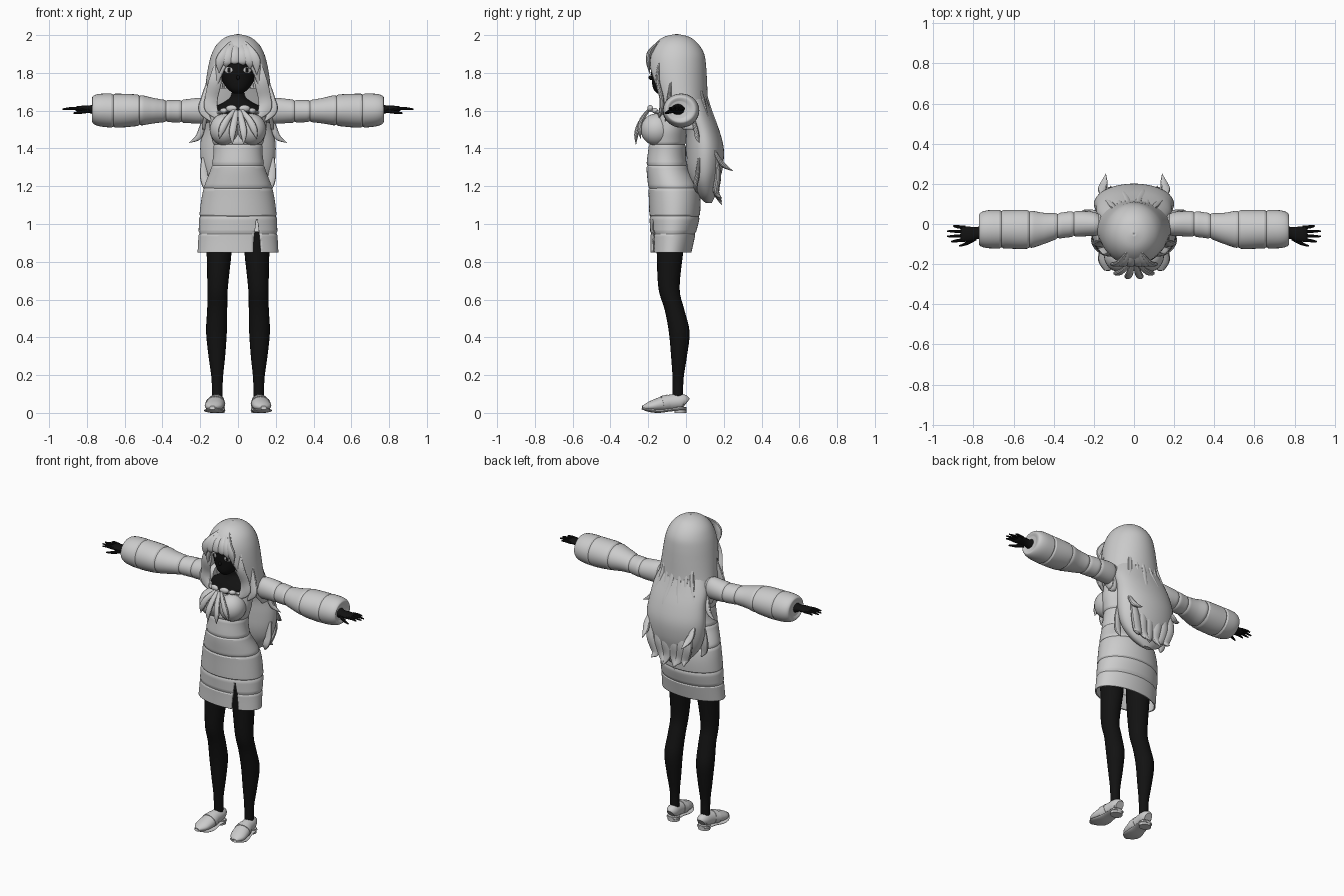
import bpy, bmesh, math
from mathutils import Vector

if "Cube" in bpy.data.objects:
    bpy.data.objects.remove(bpy.data.objects["Cube"], do_unlink=True)

X, Y, Z = Vector((1, 0, 0)), Vector((0, 1, 0)), Vector((0, 0, 1))
SIDES = (("left", 1), ("right", -1))


def material(name, value):
    mat = bpy.data.materials.new(name)
    mat.use_nodes = True
    colour = (value, value, value, 1)
    mat.diffuse_color = colour
    mat.node_tree.nodes["Principled BSDF"].inputs["Base Color"].default_value = colour
    return mat


LIGHT = material("light grey", 0.6)
BLACK = material("black", 0.006)


def finish(bm, name, mat):
    """Turn a bmesh into a smooth shaded object."""
    bmesh.ops.remove_doubles(bm, verts=bm.verts, dist=0.0001)
    bmesh.ops.recalc_face_normals(bm, faces=bm.faces)
    mesh = bpy.data.meshes.new(name)
    bm.to_mesh(mesh)
    bm.free()
    mesh.materials.append(mat)
    obj = bpy.data.objects.new(name, mesh)
    bpy.context.collection.objects.link(obj)
    bpy.ops.object.select_all(action="DESELECT")
    obj.select_set(True)
    bpy.context.view_layer.objects.active = obj
    bpy.ops.object.shade_smooth_by_angle()
    return obj


def smooth(stations, steps):
    """Catmull-Rom interpolation of rows of numbers."""
    last = len(stations) - 1
    rows = []
    for i in range(last):
        quad = [stations[min(max(i + k, 0), last)] for k in (-1, 0, 1, 2)]
        for j in range(steps):
            t = j / steps
            rows.append([b + t / 2 * (c - a + t * (2*a - 5*b + 4*c - d + t * (3*(b - c) + d - a)))
                         for a, b, c, d in zip(*quad)])
    return rows + [list(stations[last])]


def tube(name, stations, mat, hint=Y, axis=None, sides=20, steps=4,
         seams=(), seam_axis=2, hollow=False):
    """Skin rows of (x, y, z, half width, half depth[, front gap angle])."""
    rows = smooth(stations, steps)
    gapped = len(rows[0]) > 5
    bm = bmesh.new()
    rings = []
    for i, row in enumerate(rows):
        centre = Vector(row[:3])
        ahead, behind = rows[min(i + 1, len(rows) - 1)], rows[max(i - 1, 0)]
        tangent = axis or (Vector(ahead[:3]) - Vector(behind[:3])).normalized()
        u = hint.cross(tangent).normalized()
        v = tangent.cross(u)
        groove = max([0] + [1 - abs(row[seam_axis] - s) / 0.01 for s in seams]) * 0.006
        a, b = (max(r - groove, 0.001) for r in row[3:5])
        gap = max(row[5], 0) if gapped else 0
        ring = []
        for k in range(sides + gapped):
            angle = gap + (math.tau - 2 * gap) * k / sides
            ring.append(bm.verts.new(centre + u * a * math.sin(angle) - v * b * math.cos(angle)))
        rings.append(ring)
    for low, high in zip(rings, rings[1:]):
        for k in range(sides):
            n = (k + 1) % len(low)
            bm.faces.new((low[k], low[n], high[n], high[k]))
    if not (hollow or gapped):
        bm.faces.new(rings[0])
        bm.faces.new(rings[-1])
    return finish(bm, name, mat)


def ball(name, place, size, mat, turn=0):
    bm = bmesh.new()
    bmesh.ops.create_uvsphere(bm, u_segments=24, v_segments=14, radius=1)
    bmesh.ops.scale(bm, vec=size, verts=bm.verts)
    obj = finish(bm, name, mat)
    obj.location, obj.rotation_euler.z = place, turn
    return obj


def mirror(stations, s):
    return [(row[0] * s, *row[1:]) for row in stations]


def strand(name, points, width, thick=0.012, mat=LIGHT):
    """Flat lock or ribbon, pointed at its end."""
    n = len(points) - 1
    fat = [0.6] + [1] * (n - 1) + [0.04]
    return tube(name, [(*p, width * f, thick * f) for p, f in zip(points, fat)], mat, sides=12, steps=6)


def thicken(obj, amount):
    mod = obj.modifiers.new("thickness", "SOLIDIFY")
    mod.thickness, mod.offset = amount, 0


# Dress with grooved tiers and a slit over the left thigh
dress = tube("dress", [
    (0, -.08, .85, .21, .105), (0, -.07, .94, .205, .115), (0, -.06, 1.05, .2, .13),
    (0, -.065, 1.18, .18, .13), (0, -.1, 1.3, .138, .105), (0, -.1, 1.4, .126, .095),
    (0, -.09, 1.5, .145, .095), (0, -.08, 1.58, .145, .09)], LIGHT, axis=Z, sides=56,
    steps=14, seams=(.95, 1.04, 1.19, 1.31, 1.42), hollow=True)
thicken(dress, 0.008)
cutter = tube("slit_cutter", [(.1, -.2, .8, .02, .1), (.1, -.2, .9, .018, .1),
                              (.1, -.2, 1.02, .003, .1)], LIGHT, axis=Z)
cutter.hide_render = True
cut = dress.modifiers.new("slit", "BOOLEAN")
cut.operation, cut.object = "DIFFERENCE", cutter
bpy.ops.object.select_all(action="DESELECT")
dress.select_set(True)
bpy.context.view_layer.objects.active = dress
for modifier in list(dress.modifiers):
    bpy.ops.object.modifier_apply(modifier=modifier.name)
bpy.data.objects.remove(cutter, do_unlink=True)

# Shoulders, neck and head
tube("chest_and_neck", [
    (0, -.09, 1.45, .12, .07), (0, -.08, 1.55, .14, .075), (0, -.06, 1.61, .135, .065),
    (0, -.05, 1.645, .075, .05), (0, -.05, 1.68, .043, .042), (0, -.07, 1.77, .04, .04)],
    BLACK, axis=Z)
tube("head", [
    (0, -.13, 1.69, .02, .02), (0, -.115, 1.715, .055, .058), (0, -.09, 1.77, .09, .092),
    (0, -.075, 1.84, .1, .11), (0, -.06, 1.92, .09, .1), (0, -.05, 1.96, .05, .05)],
    BLACK, axis=Z, sides=28)
ball("nose", (0, -.185, 1.775), (.009, .014, .012), BLACK)

# Hair cap framing the face, and the full length of hair behind
cap = tube("hair_cap", [
    (0, -.05, 2, .001, .001, 0), (0, -.05, 1.985, .06, .065, 0), (0, -.05, 1.95, .105, .11, 0),
    (0, -.05, 1.9, .133, .14, 0), (0, -.05, 1.84, .15, .15, .4), (0, -.045, 1.76, .163, .15, .65),
    (0, -.03, 1.66, .175, .14, .85), (0, -.01, 1.58, .185, .13, 1.05),
    (0, .02, 1.5, .185, .12, 1.3)], LIGHT, axis=Z, sides=48)
thicken(cap, 0.012)
tube("back_hair", [
    (0, 0, 1.72, .13, .09), (0, .045, 1.6, .18, .09), (0, .085, 1.5, .19, .09),
    (0, .1, 1.4, .2, .1), (0, .1, 1.3, .19, .095), (0, .1, 1.22, .16, .075),
    (0, .11, 1.15, .1, .045), (0, .12, 1.11, .03, .015)], LIGHT, axis=Z, sides=40)

# Fringe
for i, (x, z) in enumerate(((-.095, 1.8), (-.06, 1.83), (-.02, 1.85), (.025, 1.84), (.06, 1.82), (.095, 1.79))):
    strand(f"fringe_lock_{i}", [(x * .3, -.14, 1.96), (x * .7, -.19, 1.91),
                                (x, -.2, 1.86), (x * 1.05, -.19, z)], .026)

# Raised locks and curled ends down the back
for i, x in enumerate((-.14, -.09, -.04, .03, .08, .14)):
    bend = .02 if i % 2 else -.02
    strand(f"back_end_{i}", [(x, .16, 1.36), (x * .95, .17, 1.26), (x * .75, .16, 1.17),
                             (x * .7 + bend, .19, 1.09 + abs(x) / 3)], .03, .016)
    strand(f"back_lock_{i}", [(x * .6, .08 - abs(x) / 8, 1.78), (x * .8, .125 - abs(x) / 5, 1.62),
                              (x * .9 + bend, .175 - abs(x) / 3, 1.48), (x, .19 - abs(x) / 3, 1.34)], .016)

for side, s in SIDES:
    # Hair in front of the shoulder and flicked strands
    def lock(name, points, width):
        strand(f"{side}_{name}", mirror(points, s), width)
    lock("front_lock", [(.1, -.14, 1.86), (.12, -.15, 1.76), (.14, -.13, 1.67),
                        (.14, -.13, 1.61), (.09, -.15, 1.55)], .034)
    lock("outer_lock", [(.15, -.08, 1.75), (.17, -.09, 1.66), (.18, -.1, 1.6), (.14, -.11, 1.54)], .028)
    lock("side_flick", [(.17, .03, 1.58), (.19, .05, 1.51), (.21, .06, 1.46), (.26, .07, 1.43)], .016)
    lock("low_flick", [(.15, .13, 1.42), (.16, .17, 1.35), (.15, .2, 1.31), (.14, .25, 1.28)], .02)
    lock("hip_flick", [(.18, .07, 1.35), (.18, .06, 1.26), (.165, .05, 1.2), (.15, .06, 1.16)], .022)

    # Eye
    ball(f"{side}_eye", (.05 * s, -.173, 1.815), (.024, .006, .017), LIGHT, .45 * s)
    ball(f"{side}_iris", (.048 * s, -.178, 1.815), (.01, .004, .014), BLACK, .45 * s)

    # Bust, bow and ribbon tails
    ball(f"{side}_bust", (.07 * s, -.155, 1.5), (.08, .085, .085), LIGHT)
    ball(f"{side}_bow_loop", (.035 * s, -.19, 1.612), (.03, .014, .018), LIGHT, .2 * s)
    ball(f"{side}_ruffle", (.075 * s, -.165, 1.6), (.022, .014, .014), LIGHT, .5 * s)
    lock("inner_tail", [(.008, -.2, 1.6), (.02, -.24, 1.54), (.03, -.262, 1.48), (.03, -.265, 1.42)], .018)
    lock("outer_tail", [(.02, -.2, 1.6), (.06, -.235, 1.55), (.085, -.245, 1.5), (.1, -.24, 1.45)], .018)
    lock("strap", [(.05, -.18, 1.6), (.1, -.14, 1.59), (.14, -.08, 1.58), (.16, -.02, 1.54)], .01)

    # Padded sleeve
    tube(f"{side}_sleeve", mirror([
        (.14, -.01, 1.6, .06, .05), (.2, 0, 1.6, .068, .06), (.3, 0, 1.597, .061, .064),
        (.38, -.01, 1.598, .059, .065), (.45, -.022, 1.6, .068, .078), (.53, -.027, 1.602, .083, .096),
        (.64, -.026, 1.6, .09, .096), (.73, -.026, 1.603, .086, .094), (.77, -.028, 1.605, .07, .078),
        (.765, -.035, 1.605, .045, .05)], s), LIGHT, axis=X * s, sides=32, steps=10,
        seams=(.18 * s, .3 * s, .38 * s, .52 * s, .66 * s), seam_axis=0)

    # Hand
    tube(f"{side}_hand", mirror([
        (.74, -.04, 1.607, .04, .044), (.78, -.045, 1.607, .022, .03), (.81, -.05, 1.61, .017, .036),
        (.85, -.05, 1.61, .014, .038), (.865, -.05, 1.61, .006, .034)], s), BLACK, axis=X * s)
    for i, reach in enumerate((.91, .93, .93, .9)):
        y = -.08 + .021 * i
        tube(f"{side}_finger_{i}", mirror([
            (.84, y, 1.61, .009, .009), (.88, y * 1.1 + .005, 1.612, .008, .008),
            (reach, y * 1.25 + .012, 1.608, .004, .004)], s), BLACK, sides=10)
    tube(f"{side}_thumb", mirror([
        (.79, -.07, 1.6, .012, .012), (.83, -.095, 1.592, .009, .009), (.87, -.11, 1.587, .004, .004)],
        s), BLACK, sides=10)

    # Leg
    tube(f"{side}_leg", mirror([
        (.1, -.08, .96, .07, .075), (.1, -.085, .85, .066, .07), (.108, -.09, .66, .054, .056),
        (.11, -.062, .55, .053, .052), (.114, -.036, .43, .055, .055), (.112, -.037, .3, .044, .042),
        (.11, -.042, .18, .03, .029), (.11, -.043, .07, .028, .028)], s), BLACK, axis=Z)

    # Loafer: upper, strap, sole and heel
    tube(f"{side}_shoe", mirror([
        (.11, 0, .05, .025, .03), (.11, -.02, .06, .037, .04), (.115, -.08, .055, .042, .042),
        (.12, -.13, .047, .05, .038), (.13, -.19, .035, .046, .026), (.135, -.23, .028, .015, .01)],
        s), LIGHT, hint=Z)
    tube(f"{side}_shoe_strap", mirror([
        (.116, -.09, .055, .046, .043), (.12, -.125, .048, .053, .042)], s), LIGHT, hint=Z)
    tube(f"{side}_sole", mirror([
        (.11, .002, .02, .025, .008), (.11, -.02, .02, .042, .009), (.115, -.08, .017, .044, .009),
        (.12, -.14, .01, .054, .01), (.13, -.19, .014, .05, .01), (.136, -.232, .024, .015, .006)],
        s), LIGHT, hint=Z)
    tube(f"{side}_heel", mirror([(.11, -.03, 0, .038, .032), (.11, -.03, .03, .04, .032)], s), LIGHT, axis=Z)
